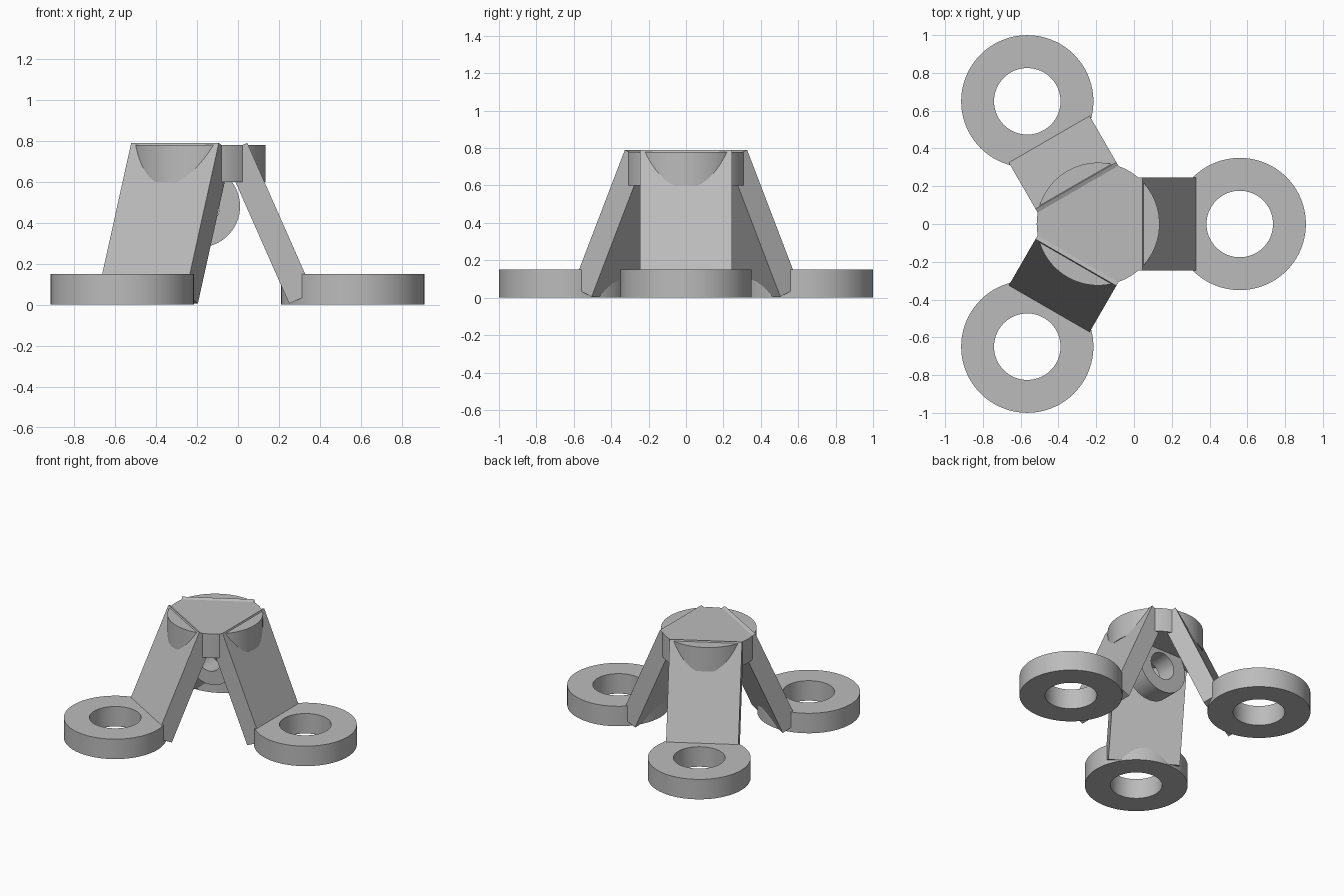
import bpy, bmesh, math
from mathutils import Matrix

if "Cube" in bpy.data.objects:
    bpy.data.objects.remove(bpy.data.objects["Cube"])

CX = -0.19  # axis of the three-fold symmetry

grey = bpy.data.materials.new("plain grey")
grey.diffuse_color = (0.5, 0.5, 0.5, 1)
grey.use_nodes = True
grey.node_tree.nodes["Principled BSDF"].inputs["Base Color"].default_value = grey.diffuse_color


def add_object(name, bm, matrix, smooth=True):
    bmesh.ops.recalc_face_normals(bm, faces=bm.faces[:])
    bm.transform(matrix)
    mesh = bpy.data.meshes.new(name)
    bm.to_mesh(mesh)
    bm.free()
    mesh.materials.append(grey)
    ob = bpy.data.objects.new(name, mesh)
    bpy.context.collection.objects.link(ob)
    if smooth:
        bpy.ops.object.select_all(action='DESELECT')
        ob.select_set(True)
        bpy.context.view_layer.objects.active = ob
        bpy.ops.object.shade_smooth_by_angle(angle=math.radians(30))
    return ob


def ring(name, outer, inner, z0, z1, matrix, n=96):
    """Flat washer made by joining four circles of points."""
    bm = bmesh.new()
    loops = []
    for r, z in ((outer, z0), (outer, z1), (inner, z1), (inner, z0)):
        loops.append([bm.verts.new((r * math.cos(math.tau * i / n),
                                    r * math.sin(math.tau * i / n), z)) for i in range(n)])
    for k in range(4):
        a, b = loops[k], loops[(k + 1) % 4]
        for i in range(n):
            j = (i + 1) % n
            bm.faces.new((a[i], a[j], b[j], b[i]))
    return add_object(name, bm, matrix)


def slab(name, profile, half_width, matrix):
    """Extrude a radial/height profile sideways."""
    bm = bmesh.new()
    face = bm.faces.new([bm.verts.new((x, -half_width, z)) for x, z in profile])
    ext = bmesh.ops.extrude_face_region(bm, geom=[face])
    moved = [v for v in ext["geom"] if isinstance(v, bmesh.types.BMVert)]
    bmesh.ops.translate(bm, verts=moved, vec=(0, 2 * half_width, 0))
    return add_object(name, bm, matrix, smooth=False)


centre = Matrix.Translation((CX, 0, 0))

# Three sloping legs, each with a ring foot
leg_profile = [(0.235, 0.79), (0.117, 0.736), (0.44, 0.005), (0.558, 0.059)]
for i in range(3):
    turn = centre @ Matrix.Rotation(math.radians(120 * i), 4, 'Z')
    slab(f"leg_{i + 1}", leg_profile, 0.247, turn)
    ring(f"ring_foot_{i + 1}", 0.35, 0.176, 0, 0.15, turn @ Matrix.Translation((0.75, 0, 0)))

# Round top plate
bm = bmesh.new()
bmesh.ops.create_cone(bm, cap_ends=True, segments=96, radius1=0.325, radius2=0.325, depth=0.18)
add_object("top_plate", bm, centre @ Matrix.Translation((0, 0, 0.69)))

# Upright eyelet hanging below the plate
ring("hanging_eyelet", 0.2, 0.1, -0.075, 0.075,
     Matrix.Translation((CX, 0, 0.48)) @ Matrix.Rotation(math.radians(90), 4, 'X'))
